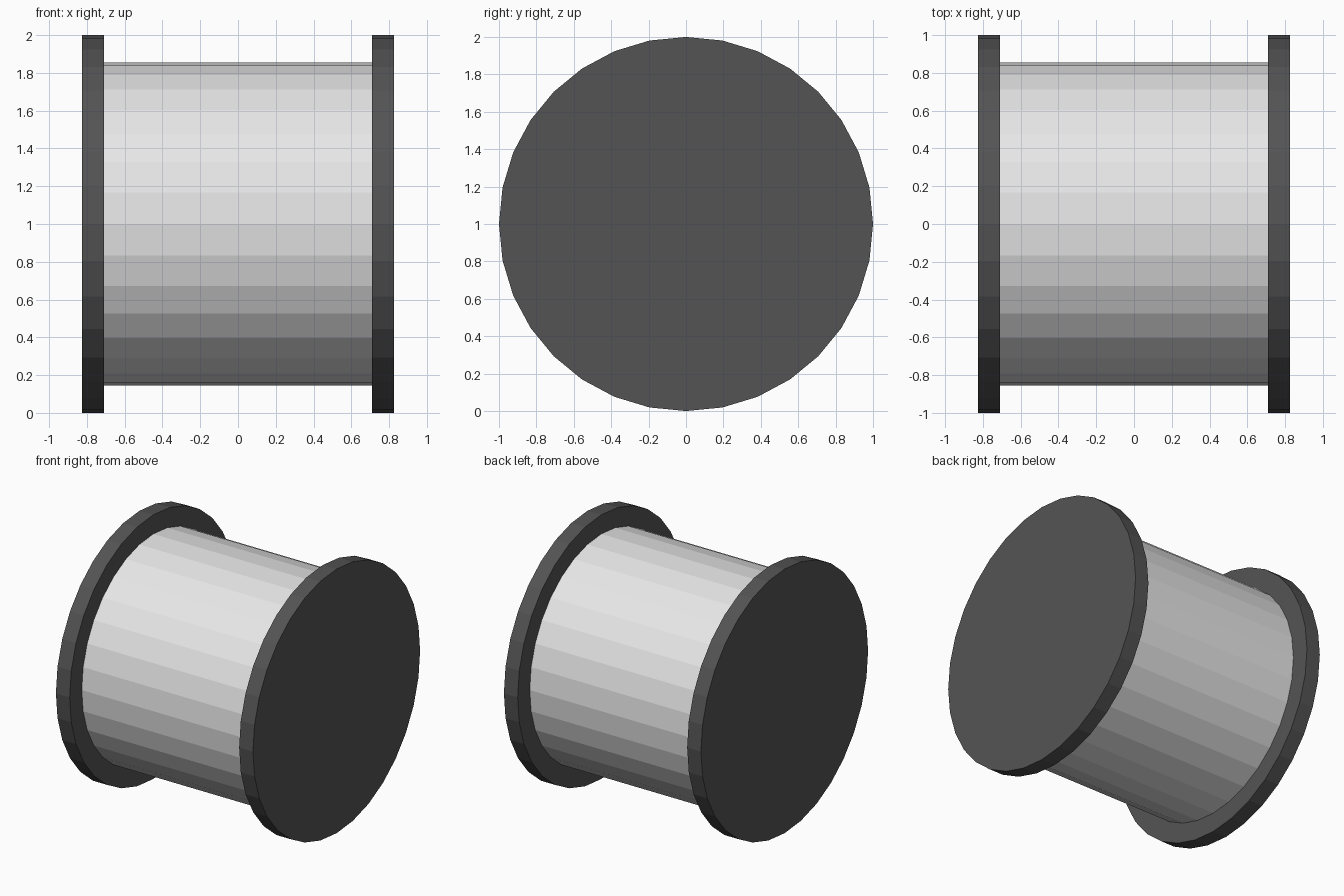
import bpy
import math

if "Cube" in bpy.data.objects:
    bpy.data.objects.remove(bpy.data.objects["Cube"])


def material(name, value):
    mat = bpy.data.materials.new(name)
    mat.diffuse_color = (value, value, value, 1.0)
    mat.use_nodes = True
    mat.node_tree.nodes["Principled BSDF"].inputs["Base Color"].default_value = mat.diffuse_color
    return mat


def disc(name, radius, width, x, mat):
    # 32-sided cylinder lying along x, flat shaded
    bpy.ops.mesh.primitive_cylinder_add(
        vertices=32, radius=radius, depth=width,
        location=(x, 0, 1), rotation=(0, math.pi / 2, 0))
    obj = bpy.context.object
    obj.name = name
    obj.data.materials.append(mat)
    return obj


light_grey = material("light_grey", 0.8)
dark_grey = material("dark_grey", 0.088)

# Drum between the two flanges
disc("drum", 0.855, 1.42, 0, light_grey)

# Wide end flanges
for side, sign in (("left", -1), ("right", 1)):
    disc(side + "_flange", 1.0, 0.115, sign * 0.7675, dark_grey)
